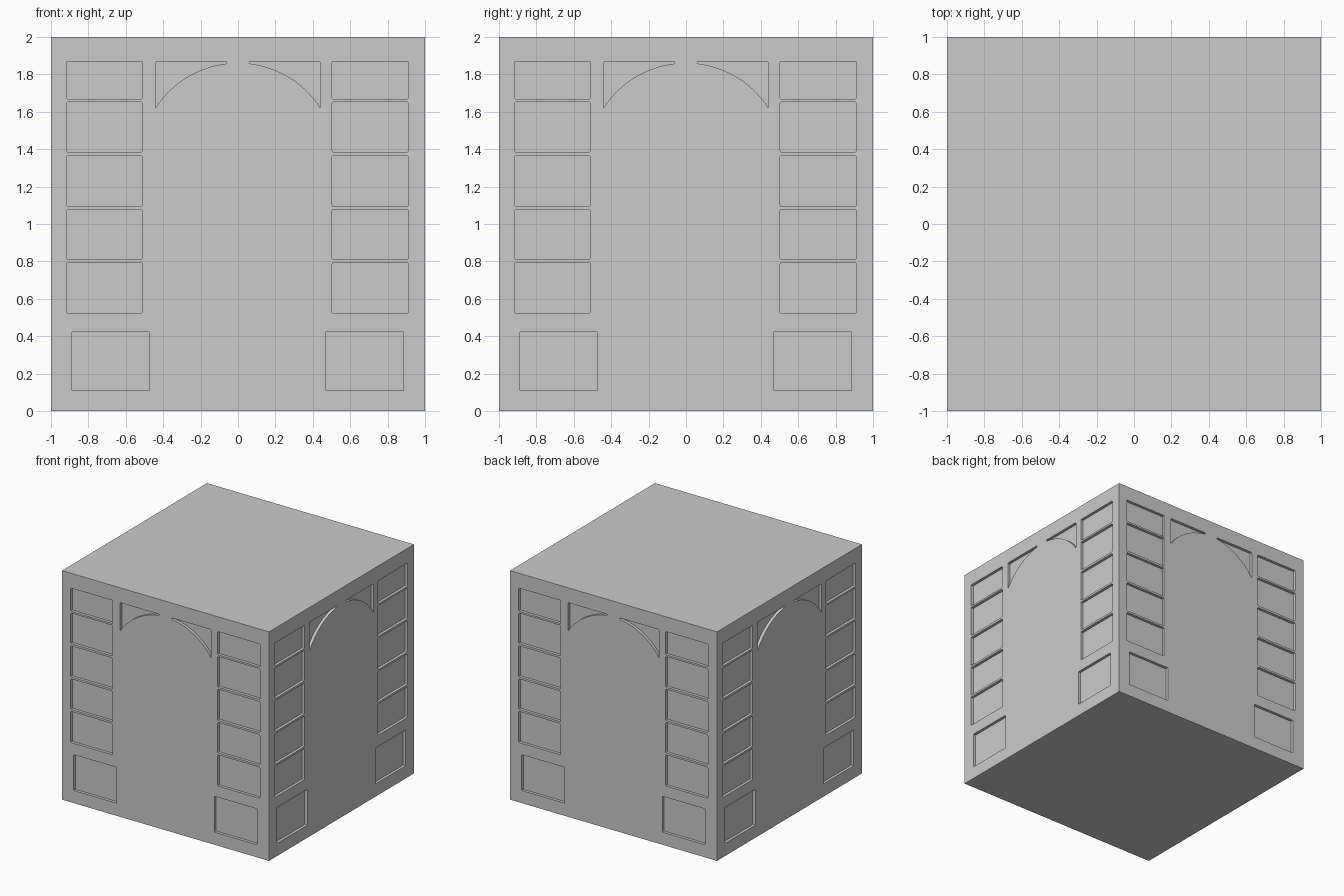
import bpy, bmesh
from math import sqrt, pi, cos, sin
from mathutils import Matrix

if "Cube" in bpy.data.objects:
    bpy.data.objects.remove(bpy.data.objects["Cube"])

DEPTH = 0.025


def rounded_rect(x0, x1, z0, z1, r=0.008):
    pts = []
    for cx, cz, a0 in ((x1 - r, z1 - r, 0), (x0 + r, z1 - r, pi / 2),
                       (x0 + r, z0 + r, pi), (x1 - r, z0 + r, 1.5 * pi)):
        pts += [(cx + r * cos(a0 + k * pi / 4), cz + r * sin(a0 + k * pi / 4)) for k in range(3)]
    return pts


def spandrel(s):
    # corner piece above a circular arch, s = side sign
    R, zc, n = 0.525, 1.336, 20
    xs = [0.062 + (0.44 - 0.062) * k / n for k in range(n + 1)]
    arc = [(s * x, zc + sqrt(R * R - x * x)) for x in xs]
    return arc + [(s * 0.44, 1.864), (s * 0.434, 1.87), (s * 0.066, 1.87), (s * 0.06, 1.865)]


# Outlines of the recesses on one side
rows = [(1.668, 1.87), (1.385, 1.652), (1.095, 1.366), (0.811, 1.077), (0.522, 0.793)]
outlines = [rounded_rect(x0, x1, z0, z1)
            for x0, x1 in ((-0.916, -0.511), (0.503, 0.911)) for z0, z1 in rows]
outlines += [rounded_rect(x0, x1, 0.11, 0.423, 0.003) for x0, x1 in ((-0.887, -0.472), (0.471, 0.885))]
outlines += [spandrel(-1), spandrel(1)]

# Recess cutter, repeated around the four sides
bm = bmesh.new()
for side in range(4):
    rot = Matrix.Rotation(side * pi / 2, 4, 'Z')
    for pts in outlines:
        face = bm.faces.new([bm.verts.new(rot @ Matrix.Translation((x, -1.05, z)).translation)
                             for x, z in pts])
        ext = bmesh.ops.extrude_face_region(bm, geom=[face], use_keep_orig=True)
        new = [v for v in ext['geom'] if isinstance(v, bmesh.types.BMVert)]
        bmesh.ops.translate(bm, verts=new, vec=rot.to_3x3() @ Matrix.Translation((0, 0.05 + DEPTH, 0)).translation)
bmesh.ops.recalc_face_normals(bm, faces=bm.faces[:])
mesh = bpy.data.meshes.new("recess_cutter")
bm.to_mesh(mesh)
bm.free()
cutter = bpy.data.objects.new("recess_cutter", mesh)
bpy.context.collection.objects.link(cutter)
cutter.hide_render = True

# Solid block with the panels and arch spandrels cut in
bpy.ops.mesh.primitive_cube_add(size=2, location=(0, 0, 1))
block = bpy.context.object
block.name = "panelled_block"
mod = block.modifiers.new("recesses", 'BOOLEAN')
mod.operation = 'DIFFERENCE'
mod.solver = 'EXACT'
mod.object = cutter
bpy.ops.object.modifier_apply(modifier=mod.name)
bpy.data.objects.remove(cutter)
